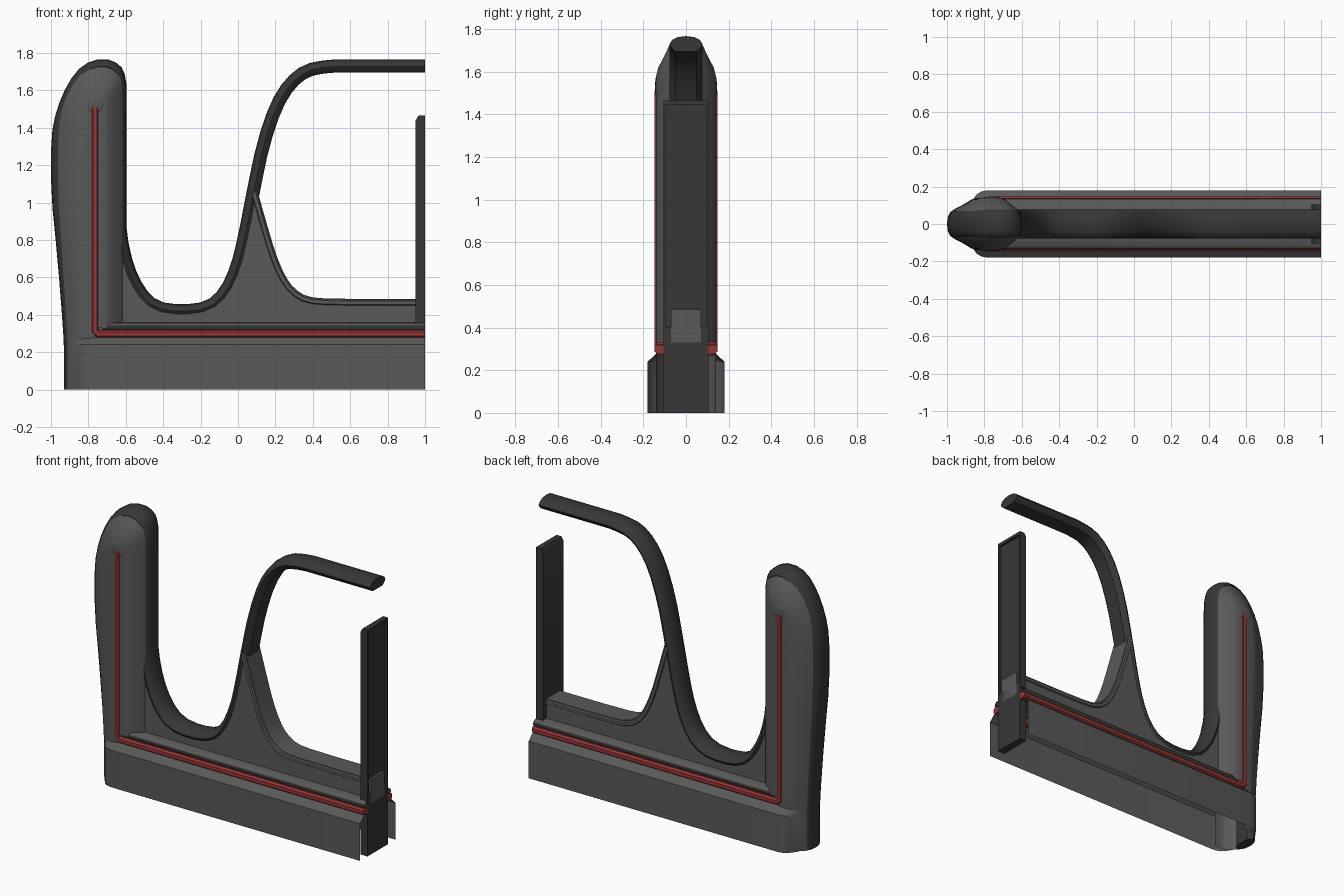
import bpy, bmesh
from mathutils import Vector

cube = bpy.data.objects.get("Cube")
if cube:
    bpy.data.objects.remove(cube, do_unlink=True)


def material(name, color):
    mat = bpy.data.materials.new(name)
    mat.use_nodes = True
    mat.diffuse_color = (*color, 1)
    mat.node_tree.nodes["Principled BSDF"].inputs["Base Color"].default_value = (*color, 1)
    return mat


GREY = material("panel grey", (0.1, 0.1, 0.1))
DARK = material("rubber dark grey", (0.038, 0.038, 0.038))
RED = material("strip red", (0.3, 0.036, 0.036))


def finish(name, bm, mat, angle=0.6):
    """Turn a bmesh into a shaded, coloured object."""
    bmesh.ops.recalc_face_normals(bm, faces=bm.faces)
    mesh = bpy.data.meshes.new(name)
    bm.to_mesh(mesh)
    bm.free()
    mesh.materials.append(mat)
    obj = bpy.data.objects.new(name, mesh)
    bpy.context.collection.objects.link(obj)
    bpy.ops.object.select_all(action='DESELECT')
    obj.select_set(True)
    bpy.context.view_layer.objects.active = obj
    bpy.ops.object.shade_smooth_by_angle(angle=angle)
    return obj


def loft(name, rings, mat, closed=False, caps=False, angle=0.6):
    """Skin a list of equally long point rows."""
    bm = bmesh.new()
    rows = [[bm.verts.new(p) for p in ring] for ring in rings]
    n = len(rows[0])
    for a, b in zip(rows, rows[1:]):
        for i in range(n if closed else n - 1):
            j = (i + 1) % n
            bm.faces.new((a[i], a[j], b[j], b[i]))
    if caps:
        bm.faces.new(rows[0])
        bm.faces.new(rows[-1])
    return finish(name, bm, mat, angle)


def box(name, lo, hi, mat):
    bm = bmesh.new()
    bmesh.ops.create_cube(bm, size=1)
    for v in bm.verts:
        v.co = [l + (c + 0.5) * (h - l) for l, h, c in zip(lo, hi, v.co)]
    return finish(name, bm, mat)


def soften(pts):
    """One round of corner cutting, keeping both ends."""
    out = [pts[0]]
    for a, b in zip(pts, pts[1:]):
        out += [a.lerp(b, 0.25), a.lerp(b, 0.75)]
    return out + [pts[-1]]


def shifted(pts, d):
    """Offset an xz path to the right of its travel."""
    out = []
    for i, p in enumerate(pts):
        t = (pts[min(i + 1, len(pts) - 1)] - pts[max(i - 1, 0)]).normalized()
        out.append(p + Vector((t.y, -t.x)) * d)
    return out


# Outline of the tall post, then the valley and the raised rail
post_line = [Vector(p) for p in (
    (-.93, 0), (-.93, .2), (-.935, .32), (-.965, .7), (-1.0, 1.05), (-1.0, 1.35),
    (-.97, 1.5), (-.91, 1.64), (-.83, 1.74), (-.72, 1.775), (-.63, 1.74),
    (-.598, 1.67), (-.595, 1.55), (-.595, 1.2), (-.595, .95))]
rail_line = [Vector(p) for p in (
    (-.595, .83), (-.56, .67), (-.505, .55), (-.43, .47), (-.3, .453), (-.17, .47),
    (-.095, .54), (-.04, .66), (0, .82), (.05, 1.08), (.1, 1.32), (.17, 1.53),
    (.25, 1.66), (.35, 1.74), (.48, 1.765), (.62, 1.765), (1, 1.765))]
trim_path = soften(post_line + rail_line)

# Rounded rubber trim swept along the whole outline
half = [(0, 0), (.04, .005), (.064, .018), (.078, .038), (.07, .052), (.05, .07)]
section = half + [(-y, d) for y, d in reversed(half[1:])]
strands = [[(p.x, y, p.y) for p in shifted(trim_path, d)] for y, d in section]
loft("edge_trim", list(zip(*strands)), DARK, closed=True, caps=True)

# Pillowed post cheeks, shrinking towards a central spine
post_ring = soften(post_line + [Vector((-.595, .6)), Vector((-.595, .33))])
for side, label in ((-1, "front"), (1, "back")):
    rings = []
    for t, y in ((.1, .06), (.16, .078), (.4, .108), (.55, .13), (.7, .14), (1, .14)):
        ring = []
        for p in post_ring:
            q = p.lerp(Vector((-.765, min(p.y, 1.5))), t)
            ring.append((q.x, side * y, q.y))
        rings.append(ring)
    loft(label + "_post_cheek", rings, GREY)

    # Dimple above the end of the red strip
    bm = bmesh.new()
    bmesh.ops.create_uvsphere(bm, u_segments=16, v_segments=8, radius=.05)
    for v in bm.verts:
        v.co = (v.co.x - .765, v.co.y * .12 + side * .139, v.co.z + 1.53)
    finish(label + "_strip_dimple", bm, GREY)

    # Hollow skirt with a sloped shoulder and the strip groove
    plan = [(-.89, .08), (-.87, .12), (-.84, .16), (-.815, .174), (-.78, .18), (1, .18)]
    levels = ((0, 1), (.24, 1), (.275, .79), (.28, .75), (.28, .59), (.33, .59))
    rings = [[(x, side * y * k, z) for x, y in plan] for z, k in levels]
    loft(label + "_skirt", rings, GREY, angle=0.45)

    # Sill above the groove, mitred into the post
    sill = [(.1, .322), (.13, .322), (.136, .332), (.132, .346), (.12, .356), (.07, .36)]
    rings = [[(x - (z - .32) * k, side * y, z) for y, z in sill]
             for x, k in ((-.73, -1), (1, 0))]
    ledge = loft(label + "_sill", rings, GREY, angle=0.9)
    ledge.data.materials.append(DARK)
    for face in ledge.data.polygons:
        if face.center.z < .342:
            face.material_index = 1

    # Red strip running down the post and along the groove
    path = soften([Vector(p) for p in (
        (-.765, 1.51), (-.765, .9), (-.765, .36), (-.765, .298), (-.7, .298), (0, .298), (1, .298))])
    strands = []
    for y, d in ((.105, -.021), (.135, -.021), (.147, -.011), (.147, .011), (.135, .021), (.105, .021)):
        strands.append([(p.x, side * y, p.y) for p in shifted(path, d)])
    loft(label + "_red_strip", list(zip(*strands)), RED, closed=True, caps=True)

# Window panel with its pointed spur under the rail
edge = [p for p, o in zip(shifted(trim_path, .05), trim_path)
        if -.61 < o.x < .05 and o.y < 1.1]
spur = soften([Vector(p) for p in (
    (.105, 1.06), (.15, .9), (.2, .73), (.25, .61), (.3, .54), (.37, .495), (.5, .485), (1, .485))])
outline = [Vector((-.66, .33)), Vector((-.655, .9))] + edge + spur + [Vector((1, .33))]
loft("window_panel", [[(p.x, y, p.y) for p in outline] for y in (-.07, .07)],
     GREY, closed=True, caps=True)

# Raised lips on both sides of the window opening
for side, label in ((-1, "front"), (1, "back")):
    strands = [[(p.x, side * y, p.y) for p in shifted(spur, d)]
               for y, d in ((.068, .004), (.078, .012), (.078, .03), (.068, .036))]
    loft(label + "_window_lip", list(zip(*strands)), GREY)

# End post: channel with a chamfered head and side flanges
profile = [(.985, 0), (.95, 0), (.95, 1.44), (.965, 1.465), (.985, 1.465)]
loft("end_post_web", [[(x, y, z) for x, z in profile] for y in (-.105, .105)],
     DARK, closed=True, caps=True)
for side, label in ((-1, "front"), (1, "back")):
    ys = sorted((side * .095, side * .105))
    box(label + "_end_flange", (.98, ys[0], 0), (1, ys[1], 1.465), DARK)
box("end_post_cap", (.98, -.1, 1.445), (1, .1, 1.465), DARK)
box("end_post_foot", (.98, -.1, 0), (1, .1, .4), DARK)
